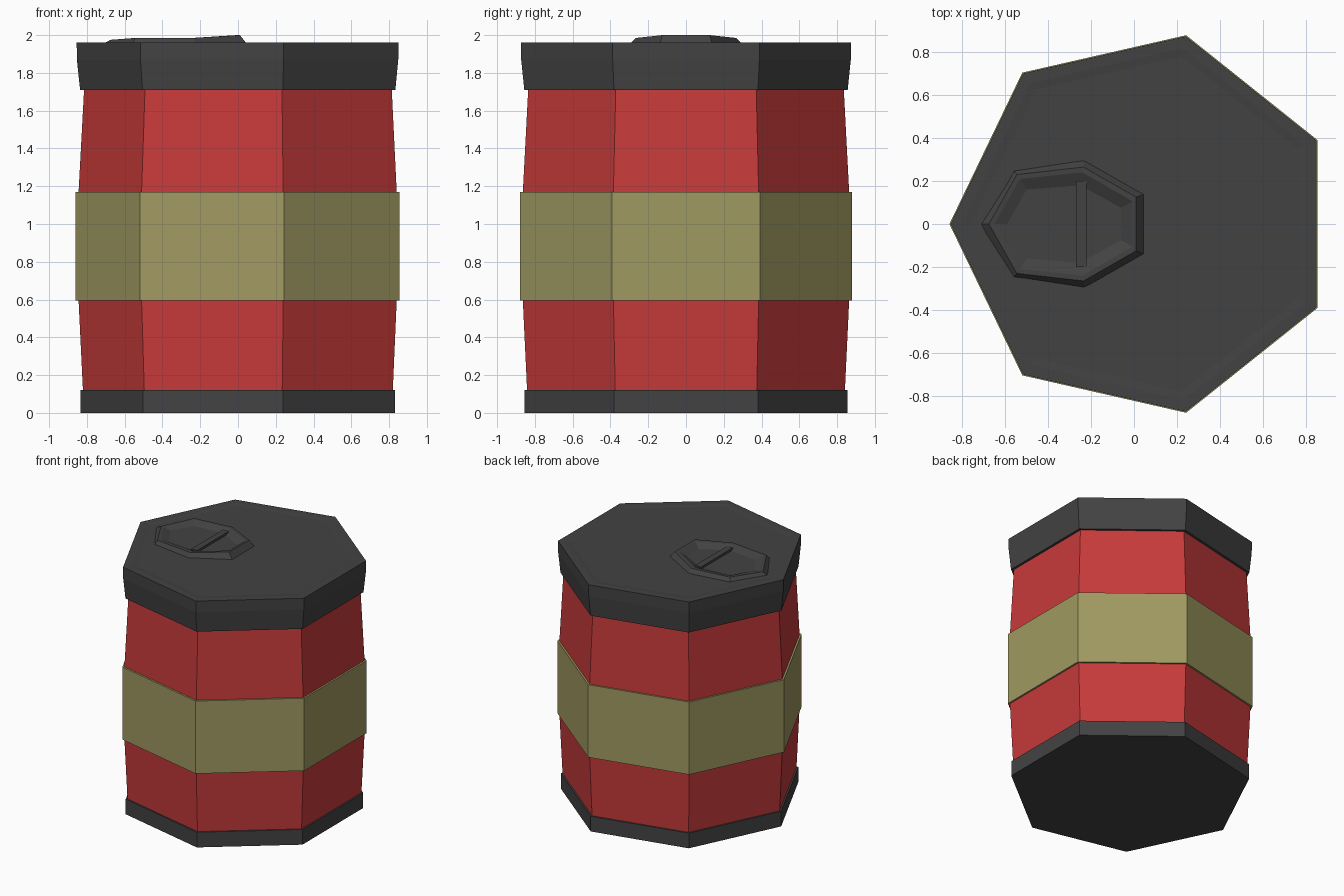
import bpy, bmesh
from math import pi, sin, cos

SIDES = 7
CENTER_X = 0.042

if "Cube" in bpy.data.objects:
    bpy.data.objects.remove(bpy.data.objects["Cube"], do_unlink=True)


def material(name, rgb):
    m = bpy.data.materials.new(name)
    m.use_nodes = True
    color = (*rgb, 1.0)
    m.diffuse_color = color
    m.node_tree.nodes["Principled BSDF"].inputs["Base Color"].default_value = color
    return m


RED = material("barrel red", (0.57, 0.043, 0.043))
OLIVE = material("band olive", (0.35, 0.32, 0.12))
GREY = material("dark grey", (0.055, 0.055, 0.055))


def heptagon(r, z):
    return [(CENTER_X + r * cos(pi + 2 * pi * k / SIDES),
             r * sin(pi + 2 * pi * k / SIDES), z) for k in range(SIDES)]


def loft(name, loops, mat):
    """Bridge closed loops of equal size in order and cap both ends."""
    bm = bmesh.new()
    rings = [[bm.verts.new(p) for p in loop] for loop in loops]
    for a, b in zip(rings, rings[1:]):
        for i in range(len(a)):
            j = (i + 1) % len(a)
            bm.faces.new((a[i], a[j], b[j], b[i]))
    bm.faces.new(list(reversed(rings[0])))
    bm.faces.new(rings[-1])
    bmesh.ops.recalc_face_normals(bm, faces=bm.faces[:])
    mesh = bpy.data.meshes.new(name)
    bm.to_mesh(mesh)
    bm.free()
    mesh.materials.append(mat)
    obj = bpy.data.objects.new(name, mesh)
    bpy.context.collection.objects.link(obj)
    return obj


def barrel_part(name, profile, mat):
    return loft(name, [heptagon(r, z) for r, z in profile], mat)


# Barrel body, band and rims
barrel_part("barrel_body", [(0.86, 0.06), (0.863, 0.12), (0.886, 0.595),
                            (0.886, 1.17), (0.857, 1.71), (0.855, 1.8)], RED)
barrel_part("middle_band", [(0.901, 0.595), (0.901, 1.17)], OLIVE)
barrel_part("bottom_rim", [(0.876, 0), (0.876, 0.12)], GREY)
barrel_part("lid", [(0.878, 1.71), (0.895, 1.87), (0.896, 1.96),
                    (0.84, 1.96), (0.80, 1.956)], GREY)


# Filler cap: a raised seven-sided ring with a sunken floor
def cap_loop(tip, side, shoulder, end, heights):
    """Mirror half an outline across the x axis; heights run tip to end."""
    half = [side, shoulder, end]
    right = [(x, -y, z) for (x, y), z in zip(half, heights[1:])]
    left = [(x, y, z) for (x, y), z in zip(half, heights[1:])]
    return [(tip, 0, heights[0])] + right + left[::-1]


crest = [1.975, 1.985, 1.985, 2.0]
loft("filler_cap", [
    cap_loop(-0.72, (-0.56, 0.25), (-0.23, 0.30), (0.05, 0.14), [1.95] * 4),
    cap_loop(-0.675, (-0.545, 0.23), (-0.235, 0.265), (0.01, 0.125), crest),
    cap_loop(-0.65, (-0.53, 0.21), (-0.24, 0.24), (-0.005, 0.105), crest),
    cap_loop(-0.59, (-0.50, 0.16), (-0.25, 0.18), (-0.06, 0.075), [1.962] * 4),
], GREY)

# Bar across the sunken floor
loft("cap_bar", [[(x, y, z) for x, y in
                  ((-0.27, -0.20), (-0.22, -0.20), (-0.22, 0.20), (-0.27, 0.20))]
                 for z in (1.955, 1.98)], GREY)
